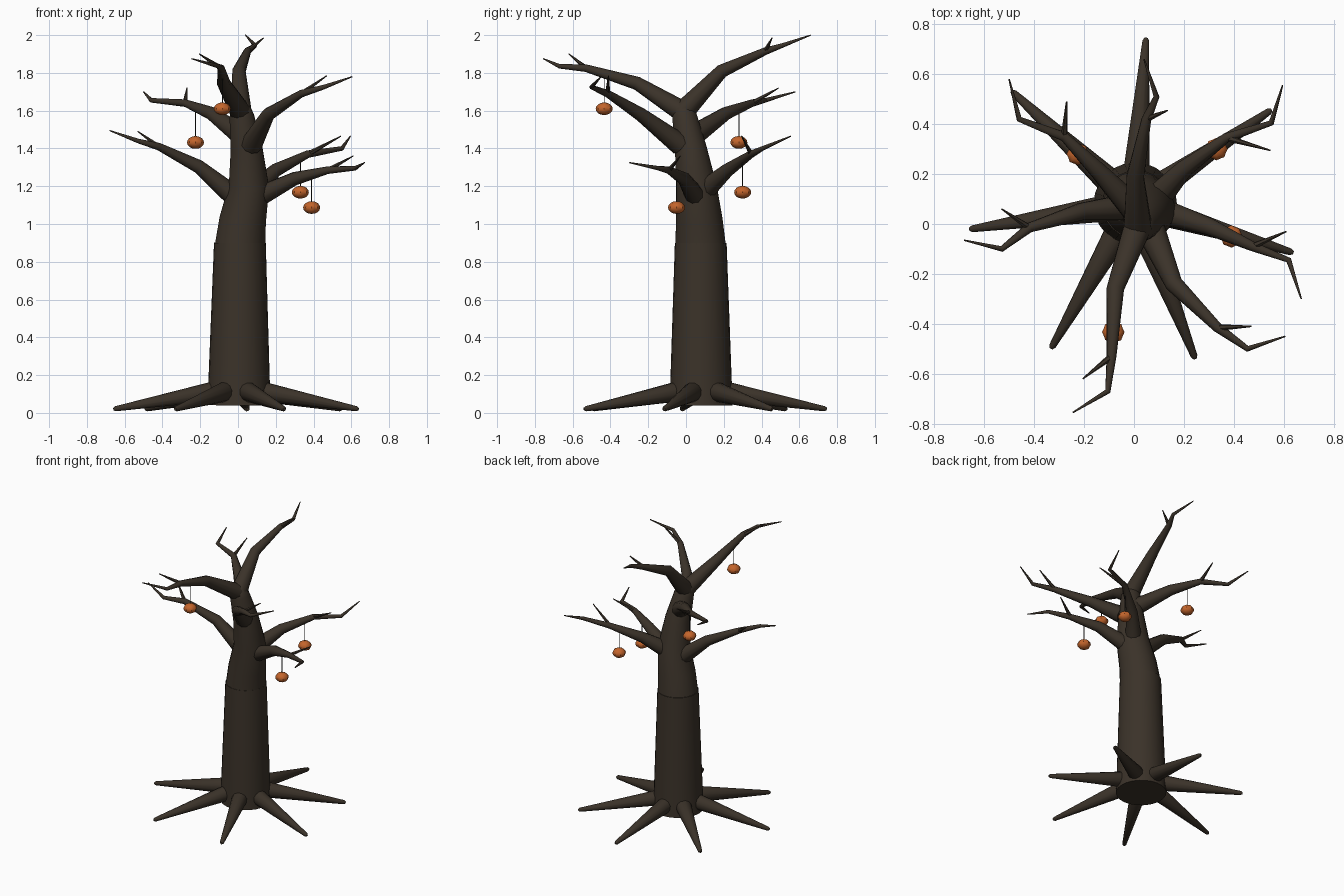
import bpy, bmesh, math
from mathutils import Vector

cube = bpy.data.objects.get("Cube")
if cube:
    bpy.data.objects.remove(cube, do_unlink=True)


def make_material(name, colour):
    mat = bpy.data.materials.new(name)
    mat.use_nodes = True
    mat.diffuse_color = (*colour, 1)
    bsdf = next(n for n in mat.node_tree.nodes if n.type == 'BSDF_PRINCIPLED')
    bsdf.inputs["Base Color"].default_value = (*colour, 1)
    bsdf.inputs["Roughness"].default_value = 0.9
    return mat


bark = make_material("dark bark", (0.043, 0.032, 0.022))
orange = make_material("fruit orange", (0.55, 0.13, 0.025))
cord = make_material("dark cord", (0.02, 0.02, 0.018))


def finish(bm, name, mat, angle=50):
    bmesh.ops.recalc_face_normals(bm, faces=bm.faces)
    mesh = bpy.data.meshes.new(name)
    bm.to_mesh(mesh)
    bm.free()
    mesh.materials.append(mat)
    obj = bpy.data.objects.new(name, mesh)
    bpy.context.collection.objects.link(obj)
    bpy.ops.object.select_all(action='DESELECT')
    obj.select_set(True)
    bpy.context.view_layer.objects.active = obj
    bpy.ops.object.shade_smooth_by_angle(angle=math.radians(angle))
    return obj


def add_tube(bm, points, radii, sides):
    """Skin rings of the given radii along a path, capped at both ends."""
    pts = [Vector(p) for p in points]
    rings = []
    side = None
    for i, p in enumerate(pts):
        before = (p - pts[i - 1]).normalized() if i else Vector()
        after = (pts[i + 1] - p).normalized() if i + 1 < len(pts) else Vector()
        along = (before + after).normalized()
        if side is None:
            side = along.orthogonal()
        side = (side - along * side.dot(along)).normalized()
        up = along.cross(side)
        ring = []
        for k in range(sides):
            a = math.tau * k / sides
            ring.append(bm.verts.new(p + radii[i] * (side * math.cos(a) + up * math.sin(a))))
        rings.append(ring)
    for low, high in zip(rings, rings[1:]):
        for k in range(sides):
            n = (k + 1) % sides
            bm.faces.new((low[k], low[n], high[n], high[k]))
    bm.faces.new(rings[0][::-1])
    bm.faces.new(rings[-1])


def tube(name, points, radii, sides=10, mat=bark):
    bm = bmesh.new()
    add_tube(bm, points, radii, sides)
    return finish(bm, name, mat)


# Trunk: straight lower part and a leaning upper part
tube("lower_trunk", [(0.005, 0.08, 0.04), (0.01, 0.078, 0.9)], [0.167, 0.137], 24)
tube("upper_trunk",
     [(0.01, 0.078, 0.87), (0.025, 0.07, 1.02), (0.058, 0.055, 1.2), (0.045, 0.025, 1.4),
      (0.02, -0.008, 1.57), (0.015, -0.018, 1.62), (0.015, -0.02, 1.64)],
     [0.136, 0.125, 0.108, 0.085, 0.066, 0.05, 0.025], 20)

# Roots: evenly spread tapering spikes with rounded ends
ROOTS = 7
for i in range(ROOTS):
    a = math.radians(-17) + math.tau * i / ROOTS
    profile = [(0.08, 0.122, 0.025), (0.1, 0.12, 0.046), (0.13, 0.114, 0.054),
               (0.655, 0.022, 0.014), (0.667, 0.02, 0.007)]
    tube(f"root_{i + 1}",
         [(r * math.cos(a), 0.08 + r * math.sin(a), z) for r, z, _ in profile],
         [w for _, _, w in profile], 12)


# Branches: a bent limb ending in a thin tip, with one side twig
def branch(name, path, twig_tip):
    bm = bmesh.new()
    add_tube(bm, path, [0.058, 0.036, 0.02, 0.012, 0.003], 10)
    add_tube(bm, [path[2], twig_tip], [0.014, 0.003], 6)
    finish(bm, name, bark)


branch("low_right_branch",
       [(0.0, 0.07, 1.13), (-0.21, 0.05, 1.305), (-0.42, -0.015, 1.41),
        (-0.53, -0.1, 1.44), (-0.68, -0.065, 1.495)], (-0.53, 0.06, 1.49))
branch("back_right_branch",
       [(0.02, 0.04, 1.47), (-0.14, 0.21, 1.585), (-0.28, 0.35, 1.64),
        (-0.46, 0.42, 1.655), (-0.5, 0.58, 1.7)], (-0.27, 0.49, 1.72))
branch("top_front_branch",
       [(0.015, -0.01, 1.59), (-0.075, -0.26, 1.745), (-0.09, -0.53, 1.825),
        (-0.105, -0.67, 1.835), (-0.245, -0.755, 1.875)], (-0.205, -0.62, 1.9))
branch("top_back_branch",
       [(0.015, -0.01, 1.6), (0.005, 0.19, 1.81), (0.05, 0.42, 1.915),
        (0.09, 0.51, 1.945), (0.04, 0.66, 2.0)], (0.135, 0.455, 1.985))
branch("front_left_branch",
       [(0.07, -0.03, 1.42), (0.16, -0.24, 1.58), (0.335, -0.415, 1.69),
        (0.455, -0.5, 1.725), (0.605, -0.45, 1.78)], (0.47, -0.41, 1.785))
branch("back_left_branch",
       [(0.08, 0.09, 1.17), (0.2, 0.22, 1.285), (0.37, 0.345, 1.37),
        (0.55, 0.405, 1.4), (0.595, 0.555, 1.465)], (0.545, 0.295, 1.465))
branch("low_left_branch",
       [(0.08, 0.06, 1.13), (0.3, -0.01, 1.24), (0.475, -0.09, 1.285),
        (0.62, -0.145, 1.295), (0.67, -0.3, 1.325)], (0.61, -0.03, 1.36))


# Hanging fruit: squat ribbed balls on thin cords
def hanging_fruit(label, x, y, z, cord_top):
    bm = bmesh.new()
    bmesh.ops.create_uvsphere(bm, u_segments=16, v_segments=8, radius=0.043)
    for v in bm.verts:
        rib = 1 + 0.05 * math.cos(8 * math.atan2(v.co.y, v.co.x))
        v.co = Vector((x + v.co.x * rib, y + v.co.y * rib, z + v.co.z * 0.78))
    finish(bm, f"fruit_{label}", orange, 40)
    tube(f"cord_{label}", [(x, y, z + 0.03), (x, y, cord_top)], [0.0025, 0.0025], 6, cord)


hanging_fruit("back_right", -0.225, 0.28, 1.432, 1.62)
hanging_fruit("top_front", -0.083, -0.433, 1.61, 1.79)
hanging_fruit("back_left", 0.33, 0.3, 1.168, 1.35)
hanging_fruit("low_left", 0.39, -0.05, 1.087, 1.26)
